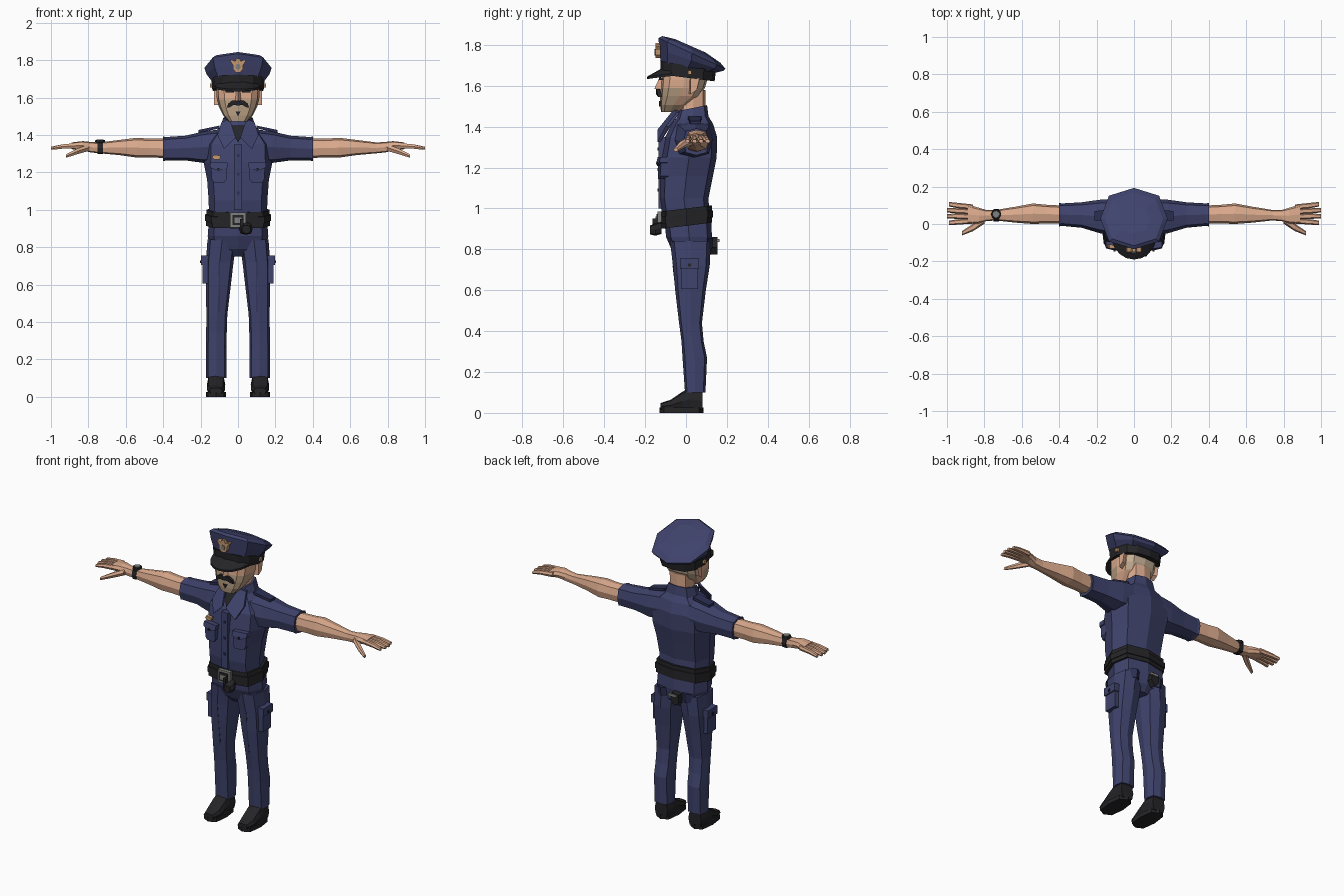
import bpy, bmesh, math
from mathutils import Vector


def material(name, r, g, b):
    m = bpy.data.materials.new(name)
    m.diffuse_color = (r, g, b, 1)
    return m


NAVY = material("navy cloth", .05, .056, .15)
DARKNAVY = material("dark navy trim", .025, .029, .085)
BLACK = material("black leather", .018, .018, .021)
SKIN = material("skin", .72, .41, .27)
STUBBLE = material("stubble", .47, .34, .22)
HAIR = material("cropped hair", .58, .44, .31)
STEEL = material("steel", .22, .22, .21)
GOLD = material("brass", .55, .31, .16)


def finish(name, bm, *mats):
    bmesh.ops.recalc_face_normals(bm, faces=bm.faces)
    me = bpy.data.meshes.new(name)
    bm.to_mesh(me)
    bm.free()
    for m in mats:
        me.materials.append(m)
    ob = bpy.data.objects.new(name, me)
    bpy.context.collection.objects.link(ob)
    return ob


def bridge(name, rings, mat):
    """Skin a list of point rings and cap both ends."""
    bm = bmesh.new()
    vs = [[bm.verts.new(p) for p in ring] for ring in rings]
    n = len(vs[0])
    for a, b in zip(vs, vs[1:]):
        for i in range(n):
            j = (i + 1) % n
            bm.faces.new((a[i], a[j], b[j], b[i]))
    bm.faces.new(vs[0])
    bm.faces.new(vs[-1])
    return finish(name, bm, mat)


def loft(name, mat, axis, sections, side=1, n=8, power=.65):
    """Sections: (position, centre u, centre v, radius u, radius v, tilt)."""
    rings = []
    for t, cu, cv, ru, rv, *tilt in sections:
        ring = []
        for i in range(n):
            c, s = math.cos(2 * math.pi * i / n), math.sin(2 * math.pi * i / n)
            u = cu + ru * math.copysign(abs(c) ** power, c)
            v = cv + rv * math.copysign(abs(s) ** power, s)
            w = t + (tilt[0] * v if tilt else 0)
            p = {'x': (w, u, v), 'y': (u, w, v), 'z': (u, v, w)}[axis]
            ring.append((p[0] * side, p[1], p[2]))
        rings.append(ring)
    return bridge(name, rings, mat)


def plate(name, mat, pts, thick, side=1):
    """Solid slab from 3D outline points, pushed along a thickness vector."""
    d = Vector(thick)
    a = [Vector(p) for p in pts]
    flip = lambda p: (p.x * side, p.y, p.z)
    return bridge(name, [[flip(p) for p in a], [flip(p + d) for p in a]], mat)


def box(name, mat, x0, x1, y0, y1, z0, z1, side=1):
    return plate(name, mat, [(x0, y0, z0), (x1, y0, z0), (x1, y0, z1), (x0, y0, z1)],
                 (0, y1 - y0, 0), side)


# Shirt body and collar
loft("shirt", NAVY, 'z', [
    (.96, 0, 0, .155, .115), (1.05, 0, -.01, .157, .12), (1.16, 0, .002, .165, .13),
    (1.25, 0, .015, .183, .135), (1.35, 0, .025, .18, .127), (1.415, 0, .032, .13, .1),
    (1.45, 0, .035, .085, .075)])
loft("collar", NAVY, 'z', [(1.41, 0, .03, .105, .085), (1.455, 0, .033, .09, .075, .1),
                           (1.485, 0, .035, .078, .068, .2)])
plate("undershirt", BLACK, [(-.05, -.055, 1.45), (.05, -.055, 1.45), (0, -.108, 1.36)], (0, -.008, 0))
box("shirt_placket", NAVY, -.022, .022, -.135, -.1, 1.0, 1.35)
for z in (1.09, 1.19, 1.29):
    box("shirt_button", DARKNAVY, -.006, .008, -.139, -.13, z - .007, z + .007)

# Pelvis, belt, buckle and belt gear
loft("trouser_hips", NAVY, 'z', [(.75, 0, .03, .075, .06), (.79, 0, .025, .15, .092),
                                 (.86, 0, .015, .162, .112), (.95, 0, .008, .155, .115)])
loft("belt", BLACK, 'z', [(.915, 0, .003, .172, .125, .12), (1.0, 0, .003, .168, .125, .12)])
loft("belt_ridge", BLACK, 'z', [(.94, 0, .003, .176, .13, .12), (.975, 0, .003, .176, .13, .12)])
box("buckle", STEEL, -.042, .042, -.14, -.12, .905, .985)
box("buckle_inset", BLACK, -.03, .03, -.145, -.135, .918, .972)
box("buckle_prong", STEEL, -.02, .018, -.149, -.14, .93, .96)
loft("belt_pouch", BLACK, 'y', [(-.175, .045, .895, .022, .022), (-.15, .042, .897, .036, .03),
                                (-.12, .04, .905, .03, .03)])
box("pouch_strap", BLACK, .01, .03, -.165, -.12, .88, .95)
plate("back_cuffs", BLACK, [(-.055, .12, .85), (-.01, .12, .86), (.0, .12, .81), (-.025, .12, .775),
                            (-.055, .12, .80)], (0, .035, 0))
box("cuff_link", STEEL, -.045, .012, .15, .163, .835, .85)

# Arms, sleeves, hands, legs and shoes, mirrored
for s, tag in ((1, "left"), (-1, "right")):
    loft(tag + "_sleeve", NAVY, 'x', [
        (.09, .035, 1.345, .1, .085), (.18, .04, 1.335, .09, .085), (.28, .048, 1.33, .068, .066),
        (.385, .05, 1.326, .06, .063), (.40, .05, 1.326, .063, .066)], s)
    loft(tag + "_arm", SKIN, 'x', [
        (.37, .05, 1.328, .048, .052), (.47, .053, 1.33, .05, .05), (.54, .055, 1.332, .055, .053),
        (.63, .05, 1.333, .043, .041), (.74, .047, 1.331, .028, .029), (.79, .045, 1.335, .03, .028),
        (.83, .045, 1.343, .042, .024), (.89, .052, 1.342, .052, .018)], s)
    for i in range(4):
        y0, y1 = .016 + .025 * i, .01 + .032 * i - (.004 if i == 0 else 0)
        tip = (.99, 1.0, 1.0, .99)[i]
        loft(tag + "_finger", SKIN, 'x', [
            (.86, y0, 1.343, .0135, .016), (.94, (y0 + y1) / 2, 1.338, .0145, .013),
            (tip, y1, 1.329, .012, .009)], s, n=6, power=.8)
    loft(tag + "_thumb", SKIN, 'x', [
        (.80, .025, 1.332, .024, .02), (.86, -.018, 1.312, .02, .017), (.92, -.05, 1.287, .011, .01)],
        s, n=6, power=.8)
    # Legs with cargo pockets
    loft(tag + "_trouser_leg", NAVY, 'z', [
        (.10, .116, .045, .054, .05), (.27, .116, .043, .054, .06), (.35, .115, .032, .055, .054),
        (.44, .113, .022, .056, .056), (.60, .105, .022, .067, .075), (.72, .098, .026, .074, .09),
        (.84, .085, .022, .078, .1)], s)
    plate(tag + "_trouser_crease", DARKNAVY, [(.098, -.034, .45), (.103, -.034, .45), (.103, -.066, .72),
                                          (.098, -.066, .72)], (0, .006, 0), s)
    box(tag + "_cargo_pocket", NAVY, .15, .19, -.025, .058, .605, .72, s)
    box(tag + "_cargo_flap", NAVY, .145, .198, -.03, .063, .705, .755, s)
    box(tag + "_cargo_button", BLACK, .19, .203, .01, .025, .715, .73, s)
    loft(tag + "_back_pocket", DARKNAVY, 'z', [(.80, .085, .108, .035, .02), (.855, .085, .11, .038, .022)],
         s, n=4, power=.3)
    # Shoes
    loft(tag + "_shoe_sole", BLACK, 'z', [(0, .118, -.022, .054, .108), (.026, .118, -.022, .054, .108)], s)
    loft(tag + "_shoe", BLACK, 'y', [
        (-.125, .118, .032, .034, .016), (-.075, .118, .037, .048, .027), (-.02, .118, .055, .049, .047),
        (.02, .117, .067, .049, .058), (.08, .117, .058, .045, .05)], s)
    # Collar flap, epaulette and chest pocket
    plate(tag + "_collar_flap", NAVY, [(.045, -.045, 1.485), (.088, -.03, 1.47), (.11, -.085, 1.40),
                                       (.075, -.125, 1.325), (.012, -.125, 1.385)], (0, -.015, 0), s)
    plate(tag + "_epaulette", DARKNAVY, [(.10, .01, 1.435), (.21, .02, 1.412), (.21, .07, 1.412),
                                         (.10, .075, 1.435)], (0, 0, .015), s)
    plate(tag + "_chest_pocket", NAVY, [(.062, -.138, 1.16), (.075, -.138, 1.145), (.125, -.13, 1.145),
                                        (.14, -.125, 1.16), (.145, -.122, 1.24), (.062, -.138, 1.24)],
          (0, .04, 0), s)
    plate(tag + "_pocket_flap", NAVY, [(.057, -.145, 1.225), (.103, -.142, 1.208), (.15, -.13, 1.225),
                                       (.15, -.125, 1.252), (.057, -.138, 1.252)], (0, .04, 0), s)
    box(tag + "_pocket_button", BLACK, .098, .109, -.147, -.138, 1.214, 1.224, s)
    # Ears, brows, hat side buttons
    plate(tag + "_ear", SKIN, [(.10, .015, 1.56), (.10, .045, 1.58), (.10, .058, 1.635), (.10, .015, 1.64)],
          (.028, .008, 0), s)
    box(tag + "_eyebrow", BLACK, .022, .066, -.133, -.115, 1.628, 1.64, s)
    box(tag + "_hat_button", GOLD, .11, .15, .01, .028, 1.655, 1.675, s)
    # Moustache half
    plate(tag + "_moustache", BLACK, [(0, -.128, 1.582), (.03, -.128, 1.585), (.052, -.122, 1.568),
                                      (.06, -.118, 1.545), (.042, -.122, 1.549), (.025, -.128, 1.56),
                                      (0, -.128, 1.558)], (0, -.018, 0), s)

# Name plate on the chest
plate("chest_badge", GOLD, [(-.14, -.128, 1.28), (-.125, -.13, 1.268), (-.098, -.133, 1.27),
                            (-.092, -.133, 1.29), (-.13, -.13, 1.294)], (0, .02, 0))

# Wristwatch
loft("watch_strap", BLACK, 'x', [(-.75, .047, 1.331, .033, .034), (-.722, .047, 1.331, .033, .034)])
loft("watch_case", BLACK, 'z', [(1.355, -.737, .052, .028, .028), (1.373, -.737, .052, .026, .026)], power=1)
loft("watch_dial", STEEL, 'z', [(1.372, -.737, .052, .019, .019), (1.376, -.737, .052, .018, .018)], power=1)

# Neck and head
loft("neck", SKIN, 'z', [(1.40, 0, .03, .07, .06), (1.5, 0, .035, .066, .06), (1.58, 0, .04, .07, .055)])
head = loft("head", SKIN, 'z', [
    (1.472, 0, -.078, .05, .044), (1.505, 0, -.062, .08, .064), (1.55, 0, -.03, .102, .096),
    (1.59, 0, -.015, .113, .108), (1.63, 0, -.008, .116, .112), (1.69, 0, -.003, .115, .108)], n=12)
head.data.materials.append(STUBBLE)
head.data.materials.append(HAIR)
for f in head.data.polygons:
    if f.center.y > .025 and f.center.z > 1.56:
        f.material_index = 2
    elif f.center.z < 1.58 and f.center.y < -.04:
        f.material_index = 1
bridge("nose", [[(-.012, -.115, 1.64), (.012, -.115, 1.64), (0, -.13, 1.64)],
                [(-.02, -.115, 1.578), (.02, -.115, 1.578), (0, -.155, 1.585)]], SKIN)
plate("chin_tuft", BLACK, [(-.014, -.122, 1.525), (.014, -.122, 1.525), (0, -.122, 1.5)], (0, -.009, 0))

# Cap: band, crown, visor and badge
loft("cap_band", BLACK, 'z', [(1.64, 0, .008, .137, .132, -.13), (1.70, 0, .01, .142, .136, -.18)], n=12, power=.8)
loft("cap_crown", NAVY, 'z', [
    (1.69, 0, .01, .141, .134, -.18), (1.733, 0, .026, .168, .156, -.33),
    (1.772, 0, .029, .18, .164, -.46), (1.79, 0, .026, .155, .142, -.46),
    (1.805, 0, .022, .085, .075, -.44)], power=.85)
outer, inner = [], []
for i in range(9):
    a = math.radians(195 + 150 * i / 8)
    c, q = math.cos(a), math.sin(a)
    inner.append((.125 * c, .005 + .115 * q, 1.69))
    outer.append((.128 * c, -.01 - .18 * abs(q) ** .8, 1.665 - .02 * abs(q)))
bm = bmesh.new()
layers = [[bm.verts.new((x, y, z + d)) for x, y, z in row] for d in (0, -.012) for row in (inner, outer)]
ti, to, bi, bo = layers
for a, b in ((ti, to), (to, bo), (bo, bi), (bi, ti)):
    for i in range(8):
        bm.faces.new((a[i], a[i + 1], b[i + 1], b[i]))
for i in (0, 8):
    bm.faces.new((ti[i], to[i], bo[i], bi[i]))
finish("cap_visor", bm, BLACK)
half = [(.012, 1.735), (.026, 1.75), (.028, 1.775), (.042, 1.795), (.038, 1.803), (.015, 1.795), (.008, 1.81)]
plate("cap_badge", GOLD, [(x, -.15, z) for x, z in half] + [(-x, -.15, z) for x, z in half[::-1]], (0, .025, 0))
loft("cap_badge_centre", STEEL, 'y', [(-.154, 0, 1.765, .014, .016), (-.149, 0, 1.765, .014, .016)], power=1)
